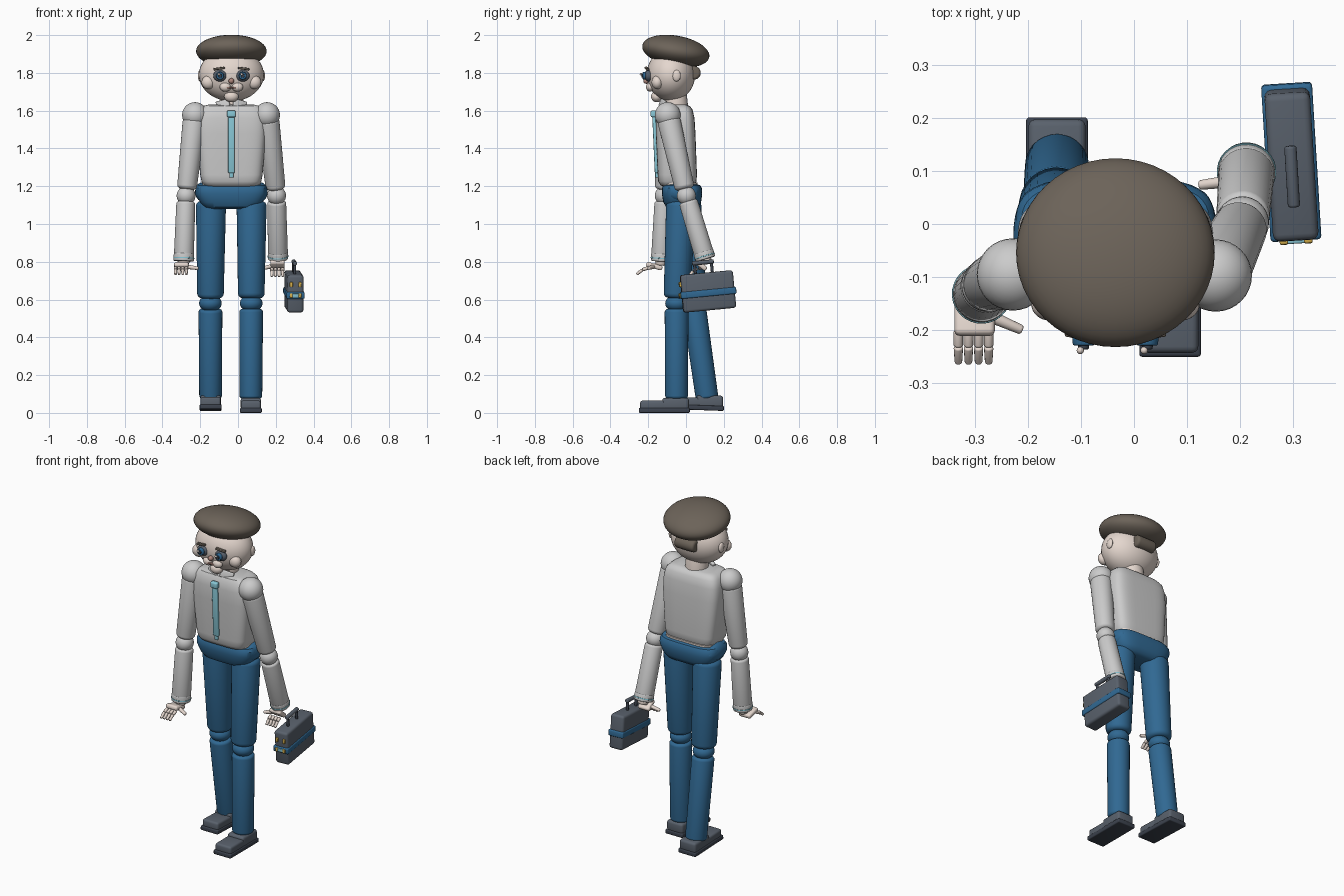
import bpy, bmesh, math
from mathutils import Matrix, Vector, Euler

if "Cube" in bpy.data.objects:
    bpy.data.objects.remove(bpy.data.objects["Cube"])

CX = -0.035  # body centre line


def colour(name, r, g, b):
    m = bpy.data.materials.new(name)
    m.diffuse_color = (r, g, b, 1)
    m.use_nodes = True
    m.node_tree.nodes["Principled BSDF"].inputs["Base Color"].default_value = m.diffuse_color
    return m


BLUE = colour("trouser_blue", 0.03, 0.14, 0.29)
SKIN = colour("skin", 0.78, 0.68, 0.62)
HAIR = colour("hair_brown", 0.15, 0.125, 0.10)
SLATE = colour("slate", 0.10, 0.12, 0.15)
DARK = colour("dark_slate", 0.045, 0.055, 0.075)
LIGHT = colour("light_blue", 0.25, 0.58, 0.68)
GOLD = colour("gold", 0.75, 0.48, 0.08)
LIP = colour("lip", 0.42, 0.24, 0.20)


def finish(bm, name, mat):
    bmesh.ops.recalc_face_normals(bm, faces=bm.faces)
    me = bpy.data.meshes.new(name)
    bm.to_mesh(me)
    bm.free()
    ob = bpy.data.objects.new(name, me)
    bpy.context.collection.objects.link(ob)
    if mat:
        me.materials.append(mat)
    return ob


def place(loc, rot=(0, 0, 0)):
    return Matrix.Translation(loc) @ Euler([math.radians(a) for a in rot]).to_matrix().to_4x4()


def ball(name, loc, radii, mat=None, rot=(0, 0, 0), seg=32):
    if not isinstance(radii, tuple):
        radii = (radii,) * 3
    bm = bmesh.new()
    bmesh.ops.create_uvsphere(bm, u_segments=seg, v_segments=seg // 2, radius=1)
    bm.transform(place(loc, rot) @ Matrix.Diagonal((*radii, 1)))
    return finish(bm, name, mat)


def box(name, loc, size, mat=None, bevel=0.01, rot=(0, 0, 0), base=None):
    bm = bmesh.new()
    bmesh.ops.create_cube(bm, size=1)
    bm.transform(Matrix.Diagonal((*size, 1)))
    bmesh.ops.bevel(bm, geom=bm.edges[:], offset=bevel, segments=3, profile=0.5, affect='EDGES')
    bm.transform((base or Matrix()) @ place(loc, rot))
    return finish(bm, name, mat)


def limb(name, a, b, r1, r2, mat=None, bevel=0.02, seg=28):
    """Round bar with softened rims from a to b."""
    a, b = Vector(a), Vector(b)
    bm = bmesh.new()
    bmesh.ops.create_cone(bm, cap_ends=True, segments=seg, radius1=r1, radius2=r2, depth=(b - a).length)
    rims = [e for e in bm.edges if any(len(f.verts) > 4 for f in e.link_faces)]
    bmesh.ops.bevel(bm, geom=rims, offset=bevel, segments=4, profile=0.5, affect='EDGES')
    bm.transform(Matrix.Translation((a + b) / 2) @ (b - a).to_track_quat('Z', 'Y').to_matrix().to_4x4())
    return finish(bm, name, mat)


def loft(name, rings, mat=None, n=48, power=0.45):
    """Rounded-rectangle sections: (z, half width, front y, back y)."""
    bm = bmesh.new()
    loops = []
    for z, hw, y0, y1 in rings:
        row = []
        for i in range(n):
            c, s = math.cos(2 * math.pi * i / n), math.sin(2 * math.pi * i / n)
            x = math.copysign(abs(c) ** power, c) * hw
            y = math.copysign(abs(s) ** power, s) * (y1 - y0) / 2
            row.append(bm.verts.new((CX + x, (y0 + y1) / 2 + y, z)))
        loops.append(row)
    for p, q in zip(loops, loops[1:]):
        for i in range(n):
            bm.faces.new((p[i], p[(i + 1) % n], q[(i + 1) % n], q[i]))
    bm.faces.new(loops[0])
    bm.faces.new(loops[-1])
    return finish(bm, name, mat)


# Torso, waist and hips
loft("shirt_torso", [(1.195, .125, -.115, .03), (1.205, .145, -.135, .045), (1.225, .158, -.147, .055),
                     (1.26, .165, -.15, .058), (1.48, .184, -.16, .05), (1.56, .182, -.16, .045),
                     (1.605, .17, -.152, .035), (1.625, .15, -.14, .02), (1.632, .12, -.12, .0)])
loft("waist", [(1.12, .15, -.11, .06), (1.22, .155, -.125, .06)], SKIN)
loft("trouser_hips", [(1.08, .125, -.08, .045), (1.09, .145, -.105, .065), (1.115, .165, -.12, .08),
                      (1.16, .188, -.128, .086), (1.19, .188, -.128, .084), (1.205, .178, -.12, .075),
                      (1.21, .16, -.105, .06)], BLUE, power=0.55)
for s in (-1, 1):
    ball("hip_side", (CX + s * .155, -.02, 1.17), (.037, .085, .05), BLUE)

# Tie, neck and collar
box("tie_knot", (CX, -.172, 1.583), (.046, .03, .036), LIGHT, .008)
box("tie_blade", (CX, -.163, 1.42), (.034, .018, .30), LIGHT, .005, (2.5, 0, 0))
box("tie_tip", (CX, -.155, 1.265), (.022, .016, .04), LIGHT, .005)
limb("neck", (CX, -.05, 1.58), (CX, -.06, 1.70), .066, .062, SKIN, .005)
for s in (-1, 1):
    box("collar_wing", (CX + s * .045, -.12, 1.635), (.075, .02, .042), None, .006, (-15, s * 14, s * 20))

# Head, hair and face
ball("head", (CX, -.08, 1.79), (.172, .128, .14), SKIN, seg=40)
ball("hair_cap", (CX, -.054, 1.915), (.187, .18, .082), HAIR, (-10, 0, 0), 48)
limb("hair_nape", (CX - .065, .042, 1.80), (CX + .065, .042, 1.80), .036, .036, HAIR, .015)
for s in (-1, 1):
    x = CX + s * .06
    ball("eye_white", (x, -.197, 1.785), (.036, .022, .031), SLATE)
    limb("eye_iris", (x, -.205, 1.785), (x, -.229, 1.785), .022, .020, BLUE, .004)
    limb("eye_pupil", (x, -.22, 1.785), (x, -.236, 1.785), .011, .010, DARK, .003)
    ball("eye_glint", (x - .006, -.238, 1.793), .007, SKIN, seg=12)
    box("eyebrow", (x + s * .005, -.207, 1.823), (.06, .018, .012), HAIR, .004, (0, s * 8, -s * -8))
    ball("cheek", (CX + s * .122, -.152, 1.75), (.036, .03, .036), SKIN)
    ball("lip_cheek", (CX + s * .032, -.19, 1.725), (.03, .022, .024), SKIN)
    ball("ear", (CX + s * .166, -.05, 1.785), (.012, .022, .03), SKIN)
ball("nose", (CX, -.21, 1.757), (.015, .016, .015), LIP, seg=16)
box("mouth", (CX, -.196, 1.722), (.06, .03, .009), LIP, .003)
ball("chin", (CX, -.155, 1.675), (.038, .03, .03), SKIN)


# Arms with cuffs and hands
def hand(name, wrist, knuckle, tip, thumb):
    w, k, t = Vector(wrist), Vector(knuckle), Vector(tip)
    mid = (w + k) / 2
    rot = (k - w).to_track_quat('Y', 'Z').to_euler()
    box(name + "_palm", mid, (.076, (k - w).length + .02, .026), SKIN, .01,
        [math.degrees(a) for a in (rot.x, 0, 0)])
    for i in range(4):
        d = Vector(((i - 1.5) * .019, 0, 0))
        bend = k.lerp(t, .5) + Vector((0, 0, .007))
        limb(name + "_finger", k + d, bend + d, .009, .009, SKIN, .004, 12)
        limb(name + "_fingertip", bend + d, t + d, .009, .007, SKIN, .004, 12)
    limb(name + "_thumb", w.lerp(k, .4), thumb, .013, .009, SKIN, .005, 12)


for side, shoulder, elbow, wrist in (
        ("left", (-.228, -.095, 1.577), (-.275, -.115, 1.15), (-.287, -.132, .815)),
        ("right", (.154, -.097, 1.577), (.204, .002, 1.15), (.212, .1, .825))):
    S, E, W = Vector(shoulder), Vector(elbow), Vector(wrist)
    ball(side + "_shoulder", S, .068)
    limb(side + "_upper_arm", S.lerp(E, .05), S.lerp(E, .92), .062, .052)
    ball(side + "_elbow", E, .05)
    limb(side + "_forearm", E.lerp(W, .09), W, .05, .053, None, .014)
    d = (W - E).normalized()
    limb(side + "_cuff", W - d * .03, W + d * .012, .054, .054, None, .006)
    limb(side + "_cuff_trim", W - d * .008, W - d * .002, .056, .056, LIGHT, .001)
    limb(side + "_wrist", W, W + d * .035, .032, .028, SKIN, .01)

hand("left_hand", (-.298, -.135, .785), (-.302, -.2, .768), (-.302, -.262, .733), (-.21, -.2, .765))
hand("right_hand", (.21, .1, .797), (.208, .06, .765), (.208, .015, .722), (.122, .073, .763))

# Legs and shoes
for side, hip, knee, ankle, foot_y, lift, tilt in (
        ("left", (-.143, .0, 1.12), (-.146, .04, .58), (-.145, .112, .075), .065, .015, 2),
        ("right", (.072, -.025, 1.12), (.07, -.05, .58), (.068, -.05, .075), -.115, 0, 0)):
    H, K, A = Vector(hip), Vector(knee), Vector(ankle)
    limb(side + "_thigh", H, K + (H - K) * .05, .08, .07, BLUE, .025)
    ball(side + "_knee", K, (.06, .06, .045), BLUE)
    limb(side + "_shin", K.lerp(A, .06), A, .063, .06, BLUE, .016)
    base = place((A.x, foot_y, lift), (-tilt, 0, 0))
    box(side + "_sole", (0, 0, .013), (.116, .27, .026), DARK, .006, base=base)
    box(side + "_shoe_toe", (0, -.05, .04), (.106, .155, .05), SLATE, .012, base=base)
    box(side + "_shoe_heel", (0, .06, .048), (.108, .14, .064), SLATE, .014, base=base)

# Case, tilted, with band, clasps and handle
case = place((.296, .116, .643), (5.5, 0, 3.5))
box("case_body", (0, 0, 0), (.086, .28, .2), SLATE, .014, base=case)
box("case_band", (0, 0, -.008), (.096, .296, .036), BLUE, .007, base=case)
box("case_plate", (0, -.148, -.008), (.034, .012, .02), LIGHT, .003, base=case)
for s in (-1, 1):
    box("case_clasp", (s * .023, -.141, .05), (.016, .016, .026), GOLD, .004, base=case)
    box("case_hinge", (s * .023, -.148, -.008), (.016, .014, .024), GOLD, .004, base=case)
    limb("handle_post", case @ Vector((0, -.012 + s * .045, .09)),
         case @ Vector((0, -.012 + s * .045, .155)), .008, .008, DARK, .002, 12)
limb("handle_grip", case @ Vector((0, -.07, .155)), case @ Vector((0, .046, .155)), .0115, .0115, SLATE, .005, 16)

# Smooth shading with crisp edges
for ob in bpy.data.objects:
    ob.select_set(True)
    bpy.context.view_layer.objects.active = ob
bpy.ops.object.shade_smooth_by_angle(angle=math.radians(35))
